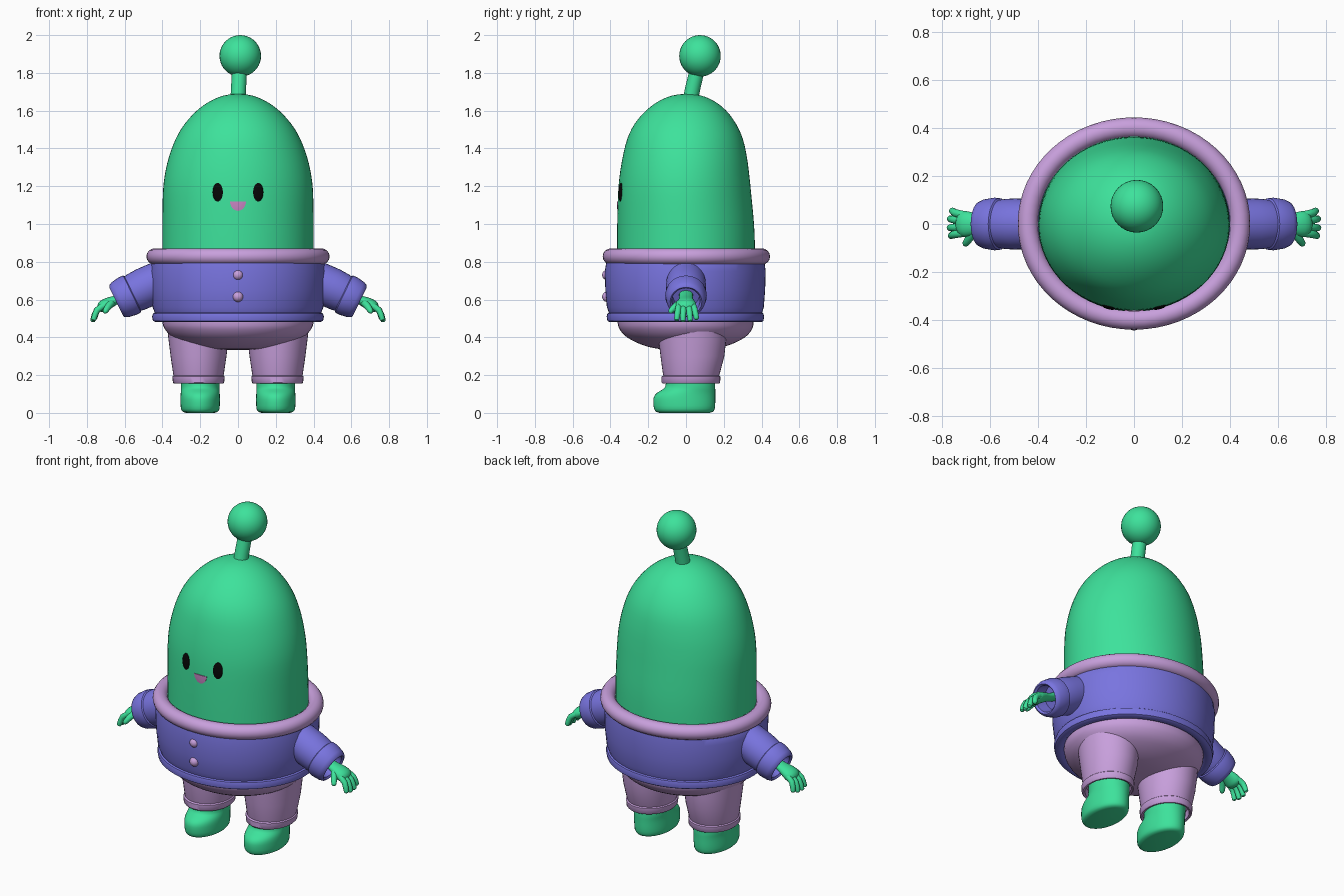
import bpy, bmesh, math
from mathutils import Vector

if "Cube" in bpy.data.objects:
    bpy.data.objects.remove(bpy.data.objects["Cube"])


def mat(name, rgb):
    m = bpy.data.materials.new(name)
    m.diffuse_color = (*rgb, 1)
    m.use_nodes = True
    m.node_tree.nodes["Principled BSDF"].inputs["Base Color"].default_value = m.diffuse_color
    return m


GREEN = mat("skin_green", (0.047, 0.76, 0.33))
PURPLE = mat("sweater_purple", (0.19, 0.175, 0.74))
LILAC = mat("lilac", (0.58, 0.35, 0.72))
PINK = mat("mouth_pink", (0.58, 0.24, 0.55))
BLACK = mat("eye_black", (0.002, 0.002, 0.002))


def finish(name, bm, material, angle=40):
    bmesh.ops.recalc_face_normals(bm, faces=bm.faces)
    me = bpy.data.meshes.new(name)
    bm.to_mesh(me)
    bm.free()
    me.materials.append(material)
    ob = bpy.data.objects.new(name, me)
    bpy.context.collection.objects.link(ob)
    bpy.ops.object.select_all(action='DESELECT')
    ob.select_set(True)
    bpy.context.view_layer.objects.active = ob
    bpy.ops.object.shade_smooth_by_angle(angle=math.radians(angle))
    return ob


def skin(name, rings, material, closed=False):
    """Bridge equal-sized rings of points; cap the ends unless closed."""
    bm = bmesh.new()
    vs = [[bm.verts.new(p) for p in r] for r in rings]
    n = len(vs[0])
    pairs = list(zip(vs, vs[1:])) + ([(vs[-1], vs[0])] if closed else [])
    for a, b in pairs:
        for i in range(n):
            j = (i + 1) % n
            bm.faces.new((a[i], a[j], b[j], b[i]))
    if not closed:
        bm.faces.new(vs[0])
        bm.faces.new(vs[-1])
    return finish(name, bm, material)


def smooth(rows, steps):
    """Catmull-Rom subdivision of a list of tuples."""
    if steps < 2:
        return rows
    out = []
    for i in range(len(rows) - 1):
        p = [Vector(rows[max(0, min(len(rows) - 1, i + k))]) for k in (-1, 0, 1, 2)]
        for s in range(steps):
            t = s / steps
            out.append(tuple(0.5 * (2 * p[1] + (p[2] - p[0]) * t
                       + (2 * p[0] - 5 * p[1] + 4 * p[2] - p[3]) * t ** 2
                       + (3 * p[1] - p[0] - 3 * p[2] + p[3]) * t ** 3)))
    return out + [tuple(rows[-1])]


def loft(name, rows, material, cx=0, steps=1, n=48, closed=False):
    """Stack ellipses; each row is (z, half width, front y, back y)."""
    rings = []
    for z, rx, yf, yb in smooth(rows, steps):
        rings.append([(cx + rx * math.cos(a), (yf + yb) / 2 + (yb - yf) / 2 * math.sin(a), z)
                      for a in (2 * math.pi * i / n for i in range(n))])
    return skin(name, rings, material, closed)


def tube(name, rows, material, side=1, steps=1, n=16, flat=1.0, axis=None):
    """Sweep a circle along a path; each row is (x, y, z, radius)."""
    rows = smooth(rows, steps)
    pts = [Vector(r[:3]) for r in rows]
    rings = []
    for i, r in enumerate(rows):
        d = axis or (pts[min(i + 1, len(pts) - 1)] - pts[max(i - 1, 0)]).normalized()
        u = Vector((0, 1, 0))
        u = (u - d * u.dot(d)).normalized()
        w = d.cross(u)
        ring = []
        for k in range(n):
            a = 2 * math.pi * k / n
            p = pts[i] + u * r[3] * math.cos(a) + w * r[3] * flat * math.sin(a)
            ring.append((p.x * side, p.y, p.z))
        rings.append(ring)
    return skin(name, rings, material)


def ball(name, loc, r, material):
    bm = bmesh.new()
    bmesh.ops.create_uvsphere(bm, u_segments=32, v_segments=20, radius=r)
    bmesh.ops.translate(bm, verts=bm.verts, vec=loc)
    return finish(name, bm, material, 60)


def face_patch(name, cx, cz, rx, rz, material, start=0.0, bulge=0.006):
    """Thin domed plate lying on the front of the head, full or lower half."""
    bm = bmesh.new()
    n, m = 24, 4
    span = 2 * math.pi if start == 0 else math.pi

    def point(f, a):
        x, z = cx + rx * f * math.cos(a), cz + rz * f * math.sin(a)
        y = -0.36 * math.sqrt(1 - (x / 0.4) ** 2) + max(0, z - 1.16) * 0.06
        return bm.verts.new((x, y - 0.003 - bulge * math.sqrt(1 - f * f), z))

    rings = [[point(k / m, start + span * i / n) for i in range(n + 1)] for k in range(1, m + 1)]
    hub = point(0, 0)
    for i in range(n):
        bm.faces.new((hub, rings[0][i], rings[0][i + 1]))
        for a, b in zip(rings, rings[1:]):
            bm.faces.new((a[i], b[i], b[i + 1], a[i + 1]))
    bmesh.ops.remove_doubles(bm, verts=bm.verts, dist=1e-5)
    # rim sunk into the head
    rim = [e for e in bm.edges if e.is_boundary]
    new = bmesh.ops.extrude_edge_only(bm, edges=rim)["geom"]
    for v in new:
        if isinstance(v, bmesh.types.BMVert):
            v.co.y += 0.008
    return finish(name, bm, material, 60)


# Head: tall dome
loft("head", [(0.72, .40, -.365, .365), (0.87, .40, -.365, .365), (1.0, .40, -.364, .360),
              (1.15, .398, -.360, .346), (1.25, .389, -.352, .336), (1.35, .367, -.336, .323),
              (1.45, .330, -.311, .301), (1.53, .282, -.272, .265), (1.60, .218, -.212, .213),
              (1.65, .148, -.145, .150), (1.68, .075, -.073, .080), (1.69, .004, 0, .008)],
     GREEN, steps=3, n=64)

# Face
for s, nm in ((-1, "left"), (1, "right")):
    face_patch("eye_" + nm, 0.107 * s, 1.168, 0.027, 0.049, BLACK)
face_patch("mouth", 0, 1.12, 0.042, 0.05, PINK, start=math.pi, bulge=0.002)

# Antenna
tube("antenna_stem", [(0, .02, 1.64, .041), (.003, .036, 1.72, .040), (.01, .07, 1.86, .039)], GREEN, n=24)
ball("antenna_ball", (0.012, 0.074, 1.89), 0.11, GREEN)

# Sweater body with hem
loft("sweater", [(0.50, .39, -.35, .35), (0.482, .41, -.38, .37), (0.48, .435, -.405, .40),
                 (0.487, .450, -.416, .410), (0.51, .455, -.420, .414), (0.526, .450, -.416, .410),
                 (0.531, .441, -.408, .403), (0.56, .452, -.419, .412), (0.65, .462, -.427, .419),
                 (0.75, .465, -.430, .422), (0.81, .455, -.420, .414), (0.84, .42, -.38, .38)],
     PURPLE, n=64)

# Rolled collar
rows = []
for i in range(16):
    a = 2 * math.pi * i / 16
    c = 0.043 * math.cos(a)
    rows.append((0.828 + 0.043 * math.sin(a), .442 + c, -.398 - c, .402 + c))
loft("collar", rows, LILAC, n=64, closed=True)

# Buttons
for i, z in enumerate((0.73, 0.615)):
    ball("button_%d" % (i + 1), (0, -0.416, z), 0.028, LILAC)

# Trouser seat
loft("trouser_seat", [(0.56, .40, -.36, .36), (0.48, .40, -.362, .358), (0.44, .385, -.350, .348),
                      (0.40, .345, -.312, .312), (0.365, .27, -.245, .245), (0.343, .18, -.17, .17),
                      (0.335, .09, -.09, .09), (0.334, .003, -.003, .003)], LILAC, steps=3)

ARM = Vector((0.9, 0, -0.436)).normalized()
SHOULDER = Vector((0.375, 0, 0.72))

for s, nm in ((-1, "left"), (1, "right")):
    # Trouser leg with cuff, hollow at the bottom
    rings = [(0.44, .165, -.15, .215), (0.38, .158, -.145, .212), (0.30, .148, -.135, .203),
             (0.205, .134, -.122, .178), (0.198, .132, -.120, .175), (0.193, .138, -.130, .182),
             (0.162, .136, -.130, .181), (0.155, .130, -.124, .175), (0.158, .118, -.112, .164),
             (0.20, .114, -.108, .160)]
    loft("trouser_leg_" + nm, rings, LILAC, cx=0.209 * s, n=40)

    # Foot
    loft("foot_" + nm, [(0.0, .075, -.14, .125), (0.006, .092, -.158, .142), (0.022, .102, -.169, .152),
                        (0.055, .104, -.173, .155), (0.085, .104, -.170, .155), (0.107, .103, -.152, .155),
                        (0.125, .102, -.123, .155), (0.145, .102, -.108, .154), (0.21, .102, -.104, .154)],
         GREEN, cx=0.20 * s, steps=2, n=40)

    # Sleeve with turned cuff, hollow at the end
    profile = [(0.0, .10), (0.06, .104), (0.13, .107), (0.185, .104), (0.202, .101), (0.207, .108),
               (0.23, .110), (0.275, .103), (0.295, .094), (0.30, .084), (0.29, .074), (0.22, .070)]
    tube("sleeve_" + nm, [(*(SHOULDER + ARM * t), r) for t, r in profile], PURPLE, s, n=32, axis=ARM)

    # Hand: wrist and palm, then fingers and thumb
    tube("palm_" + nm, [(.57, 0, .63, .036), (.63, 0, .605, .037), (.665, 0, .59, .045),
                        (.70, 0, .573, .054), (.722, 0, .557, .050), (.735, 0, .546, .025)],
         GREEN, s, steps=2, n=20, flat=0.6)
    for i, (y, tip_y, k) in enumerate(((-.036, -.05, .92), (-.013, -.016, 1.0), (.013, .022, .98), (.036, .058, .85))):
        end = Vector((.768, tip_y, .492))
        root = Vector((.705, y, .57))
        e = root + (end - root) * k
        m = (root + e) / 2 + Vector((.012, 0, .010))
        d = (e - m).normalized()
        path = [(*root, .017), (*m, .0165), (*e, .014), (*(e + d * .009), .009), (*(e + d * .012), .002)]
        tube("finger_%d_%s" % (i + 1, nm), path, GREEN, s, steps=2, n=12)
    tube("thumb_" + nm, [(.665, -.02, .588, .02), (.685, -.055, .565, .018), (.70, -.078, .542, .015),
                         (.706, -.085, .532, .010), (.708, -.087, .529, .002)], GREEN, s, steps=2, n=12)
